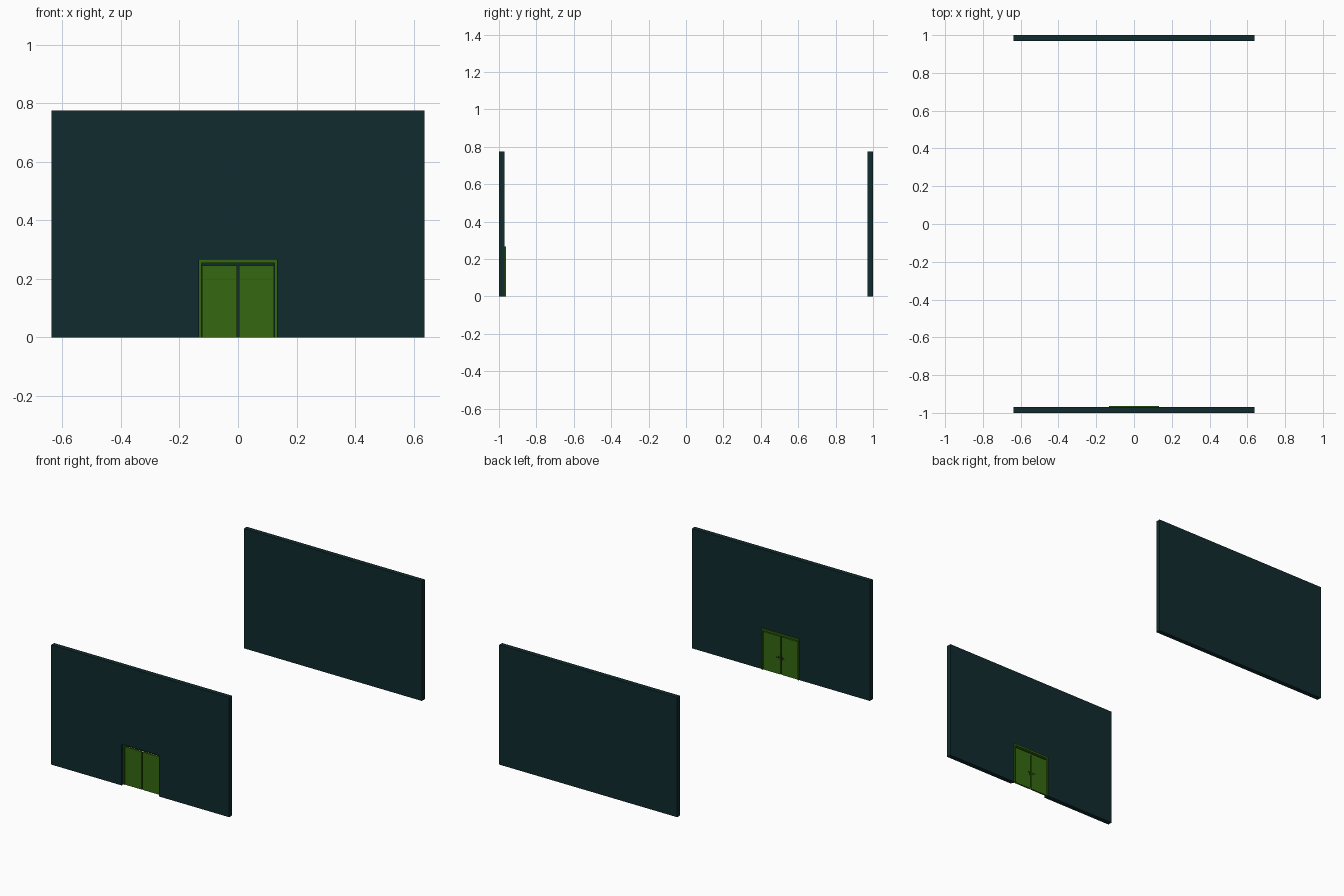
import bpy, bmesh
from mathutils import Matrix

if "Cube" in bpy.data.objects:
    bpy.data.objects.remove(bpy.data.objects["Cube"])


def material(name, rgb):
    m = bpy.data.materials.new(name)
    m.diffuse_color = (*rgb, 1)
    m.use_nodes = True
    m.node_tree.nodes["Principled BSDF"].inputs["Base Color"].default_value = m.diffuse_color
    return m


WALL = material("dark_teal", (0.005, 0.024, 0.026))
DOOR = material("door_green", (0.035, 0.14, 0.006))
METAL = material("dark_handle", (0.01, 0.03, 0.008))


def finish(bm, name, mat):
    bmesh.ops.recalc_face_normals(bm, faces=bm.faces)
    me = bpy.data.meshes.new(name)
    bm.to_mesh(me)
    bm.free()
    me.materials.append(mat)
    ob = bpy.data.objects.new(name, me)
    bpy.context.collection.objects.link(ob)
    return ob


def slab(name, profile, y0, y1, mat):
    """Extrude an x-z outline from y0 to y1."""
    bm = bmesh.new()
    face = bm.faces.new([bm.verts.new((x, y0, z)) for x, z in profile])
    ext = bmesh.ops.extrude_face_region(bm, geom=[face])["geom"]
    bmesh.ops.translate(bm, vec=(0, y1 - y0, 0),
                        verts=[v for v in ext if isinstance(v, bmesh.types.BMVert)])
    return finish(bm, name, mat)


def rect(x0, x1, z0, z1):
    return [(x0, z0), (x1, z0), (x1, z1), (x0, z1)]


def arch(w, h, wi, hi):
    """Rectangle of half width w with a doorway of half width wi cut up from the floor."""
    return [(-w, 0), (-wi, 0), (-wi, hi), (wi, hi), (wi, 0), (w, 0), (w, h), (-w, h)]


W, H = 0.637, 0.775
# Walls
slab("back_wall", rect(-W, W, 0, H), 0.97, 1.0, WALL)
slab("front_wall", arch(W, H, 0.133, 0.266), -1.0, -0.97, WALL)

# Door frame, set back in the opening and standing proud inside
slab("door_frame", arch(0.133, 0.266, 0.125, 0.254), -0.985, -0.963, DOOR)

# Door leaves with lever handles on the inner side
for side, s in (("left", -1), ("right", 1)):
    slab(f"{side}_door", rect(*sorted((s * 0.004, s * 0.123)), 0, 0.245),
         -0.980, -0.970, DOOR)
    bm = bmesh.new()
    for size, pos in (((0.006, 0.002, 0.022), (0.013, -0.969, 0.105)),
                      ((0.003, 0.006, 0.003), (0.013, -0.966, 0.109)),
                      ((0.018, 0.002, 0.003), (0.0205, -0.964, 0.109))):
        bmesh.ops.create_cube(bm, size=1, matrix=Matrix.Translation((s * pos[0], *pos[1:]))
                              @ Matrix.Diagonal((*size, 1)))
    finish(bm, f"{side}_handle", METAL)
